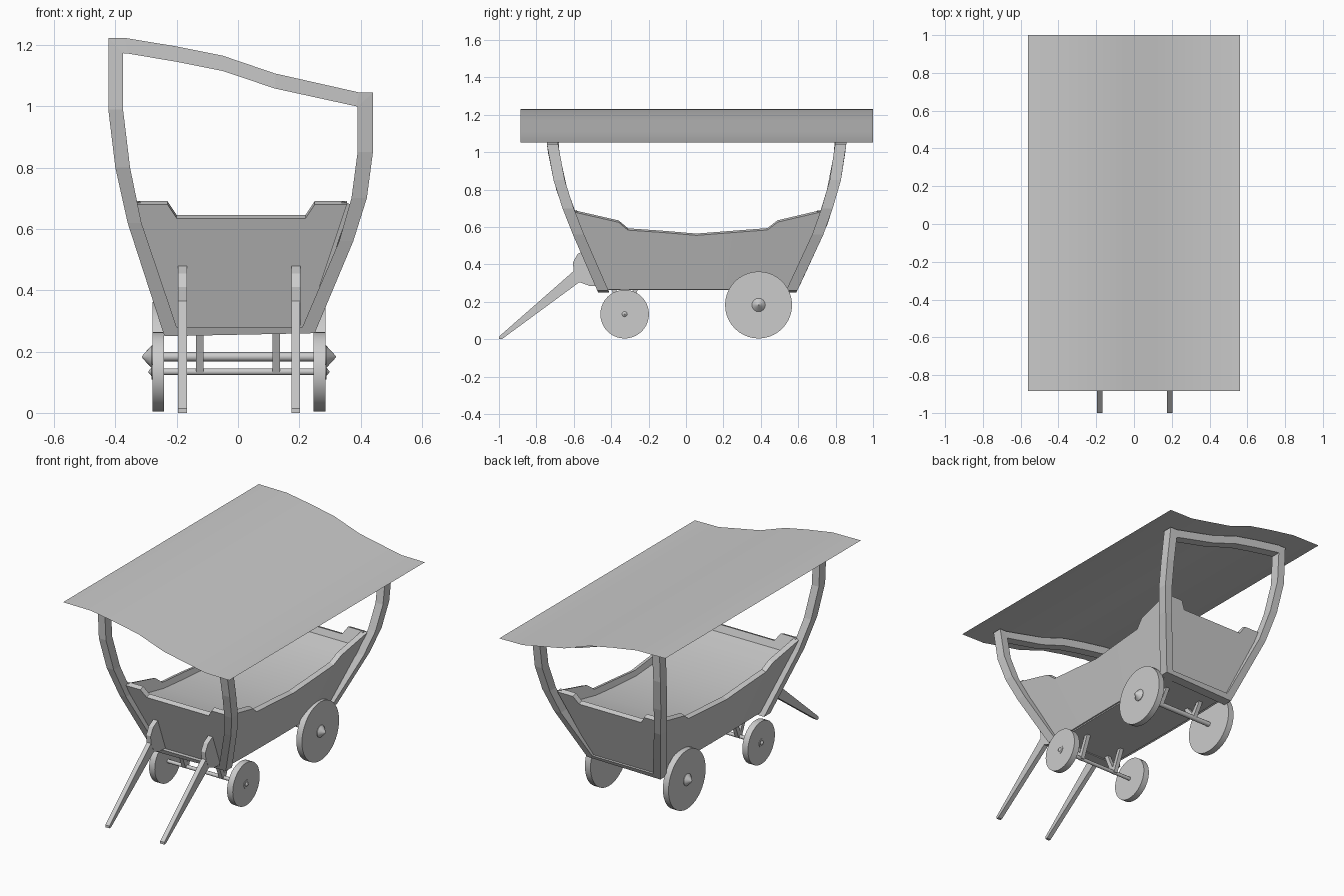
import bpy, bmesh, math
from mathutils import Vector

if "Cube" in bpy.data.objects:
    bpy.data.objects.remove(bpy.data.objects["Cube"])


def make(name, verts, faces, thick=0, smooth=False):
    me = bpy.data.meshes.new(name)
    bm = bmesh.new()
    vs = [bm.verts.new(v) for v in verts]
    for f in faces:
        bm.faces.new([vs[i] for i in f])
    bmesh.ops.recalc_face_normals(bm, faces=bm.faces)
    bm.to_mesh(me)
    bm.free()
    ob = bpy.data.objects.new(name, me)
    bpy.context.collection.objects.link(ob)
    if thick:
        m = ob.modifiers.new("thickness", 'SOLIDIFY')
        m.thickness, m.offset, m.use_even_offset = thick, 0, True
    if smooth:
        me.shade_smooth()
    return ob


def interp(table, z):
    for (z0, a), (z1, b) in zip(table, table[1:]):
        if z <= z1:
            return a + (b - a) * (z - z0) / (z1 - z0)
    return table[-1][1]


def strip(name, low, high, thick=0, smooth=False):
    n = len(low)
    return make(name, low + high,
                [(i, i + 1, n + i + 1, n + i) for i in range(n - 1)], thick, smooth)


def side_plate(name, pts, x, w):
    # extrude a (y, z) outline along x
    n = len(pts)
    v = [(x + s * w / 2, y, z) for s in (-1, 1) for y, z in pts]
    f = [tuple(range(n)), tuple(range(n, 2 * n))]
    f += [(i, (i + 1) % n, n + (i + 1) % n, n + i) for i in range(n)]
    return make(name, v, f)


def lathe_x(name, profile, y, z, n=32):
    # revolve an (x, radius) profile about an axle line
    v, f = [], []
    for x, r in profile:
        v += [(x + .003, y + r * math.cos(2 * math.pi * k / n), z + r * math.sin(2 * math.pi * k / n))
              for k in range(n)]
    m = len(profile)
    for i in range(m - 1):
        f += [(i * n + k, i * n + (k + 1) % n, (i + 1) * n + (k + 1) % n, (i + 1) * n + k)
              for k in range(n)]
    f += [tuple(range(n)), tuple(range((m - 1) * n, m * n))]
    ob = make(name, v, f)
    for o in bpy.context.selected_objects:
        o.select_set(False)
    bpy.context.view_layer.objects.active = ob
    ob.select_set(True)
    bpy.ops.object.shade_smooth_by_angle(angle=math.radians(35))
    return ob


# canopy sheet
roof = [(-.56, 1.23), (-.37, 1.228), (-.2, 1.2), (-.05, 1.17), (.12, 1.11), (.4, 1.055), (.56, 1.053)]
strip("canopy", [(x, -.885, z) for x, z in roof], [(x, 1.0, z) for x, z in roof], smooth=True)

# crooked end frames carrying the canopy
outer = [(-.24, .25), (-.36, .62), (-.40, .80), (-.423, .99), (-.423, 1.223), (-.37, 1.223), (-.2, 1.195),
         (-.05, 1.165), (.12, 1.107), (.395, 1.045), (.44, 1.045), (.44, .85), (.42, .70), (.376, .56), (.25, .26)]
inner = [(-.20, .28), (-.315, .62), (-.352, .80), (-.375, .99), (-.375, 1.173), (-.36, 1.172), (-.2, 1.145),
         (-.05, 1.115), (.12, 1.058), (.385, 1.0), (.39, .998), (.39, .85), (.37, .70), (.33, .56), (.21, .28)]
front_lean = [(.25, -.47), (.56, -.605), (.75, -.68), (.91, -.725), (1.05, -.745), (1.22, -.75)]
rear_lean = [(.25, .59), (.45, .69), (.64, .767), (.88, .837), (1.05, .858), (1.22, .863)]
for name, lean, d in (("front_frame", front_lean, .06), ("rear_frame", rear_lean, -.06)):
    n = len(outer)
    v = [(x, interp(lean, z) + o, z) for o in (0, d) for ring in (outer, inner) for x, z in ring]
    f = []
    for i in range(n):
        j = (i + 1) % n
        for a, b in ((0, n), (n, 3 * n), (3 * n, 2 * n), (2 * n, 0)):
            f.append((a + i, a + j, b + j, b + i))
    make(name, v, f)


# flared tub: side walls with dipping rim, end walls with raised corners, floor
def half_width(z, t):
    return .205 + (z - .27) * .335 + .008 * 4 * t * (1 - t)


rim = [(-.60, .685), (-.36, .63), (-.31, .588), (-.12, .575), (.055, .56), (.25, .575), (.435, .589),
       (.49, .631), (.72, .685)]
ts = [(y + .60) / 1.32 for y, z in rim]
by = [-.44 + 1.01 * t for t in ts]
for s, name in ((-1, "left_wall"), (1, "right_wall")):
    strip(name, [(.01 + s * half_width(.27, t), y, .27) for t, y in zip(ts, by)],
          [(.01 + s * half_width(z, t), y, z) for t, (y, z) in zip(ts, rim)], .03)
end = [(-.345, .685), (-.24, .685), (-.21, .64), (.21, .64), (.24, .685), (.345, .685)]
for name, y0, k in (("front_wall", -.44, -.38), ("rear_wall", .57, .357)):
    strip(name, [(.01 + x * .6, y0, .27) for x, z in end],
          [(.01 + x, y0 + k * (z - .27), z) for x, z in end], .03)
strip("floor", [(.01 - half_width(.27, t), y, .275) for t, y in zip(ts, by)],
      [(.01 + half_width(.27, t), y, .275) for t, y in zip(ts, by)], .025)

# smooth deck just below the rim, following its dip
deck = [(-.575, .61), (-.45, .585), (-.31, .56), (-.12, .545), (.055, .535), (.25, .545), (.435, .56),
        (.57, .585), (.69, .61)]
strip("deck", [(.01 - half_width(z, .5), y, z) for y, z in deck],
      [(.01 + half_width(z, .5), y, z) for y, z in deck], 0, True)

# wheels, hubs, axles and V-shaped axle brackets
for tag, y, r, hub, tip, ax in (("front", -.328, .13, .025, .285, .011), ("rear", .388, .179, .036, .306, .015)):
    z = r + .004
    lathe_x(tag + "_axle", [(-.25, ax), (.25, ax)], y, z, 12)
    for s, side in ((-1, "left"), (1, "right")):
        lathe_x(f"{tag}_{side}_wheel", [(s * .244, r), (s * .282, r)], y, z, 40)
        lathe_x(f"{tag}_{side}_hub", [(s * .28, hub), (s * .285, hub), (s * tip, .014), (s * (tip + .01), .002)], y, z, 16)
        side_plate(f"{tag}_{side}_bracket",
                   [(y - .075, .275), (y - .05, .275), (y, z + .03), (y + .05, .275), (y + .075, .275),
                    (y + .014, z - .005), (y - .014, z - .005)], s * .125, .025)

# pulling shafts with rounded mounting plates
for s, side in ((-1, "left"), (1, "right")):
    x = .004 + s * .185
    side_plate(side + "_shaft", [(-1, 0), (-1, .014), (-.6, .365), (-.54, .36), (-.57, .305), (-.985, 0)], x, .028)
    side_plate(side + "_shaft_plate", [(-.45, .285), (-.515, .285), (-.57, .305), (-.6, .36), (-.605, .41),
                                       (-.58, .455), (-.535, .48), (-.51, .48)], x, .03)
